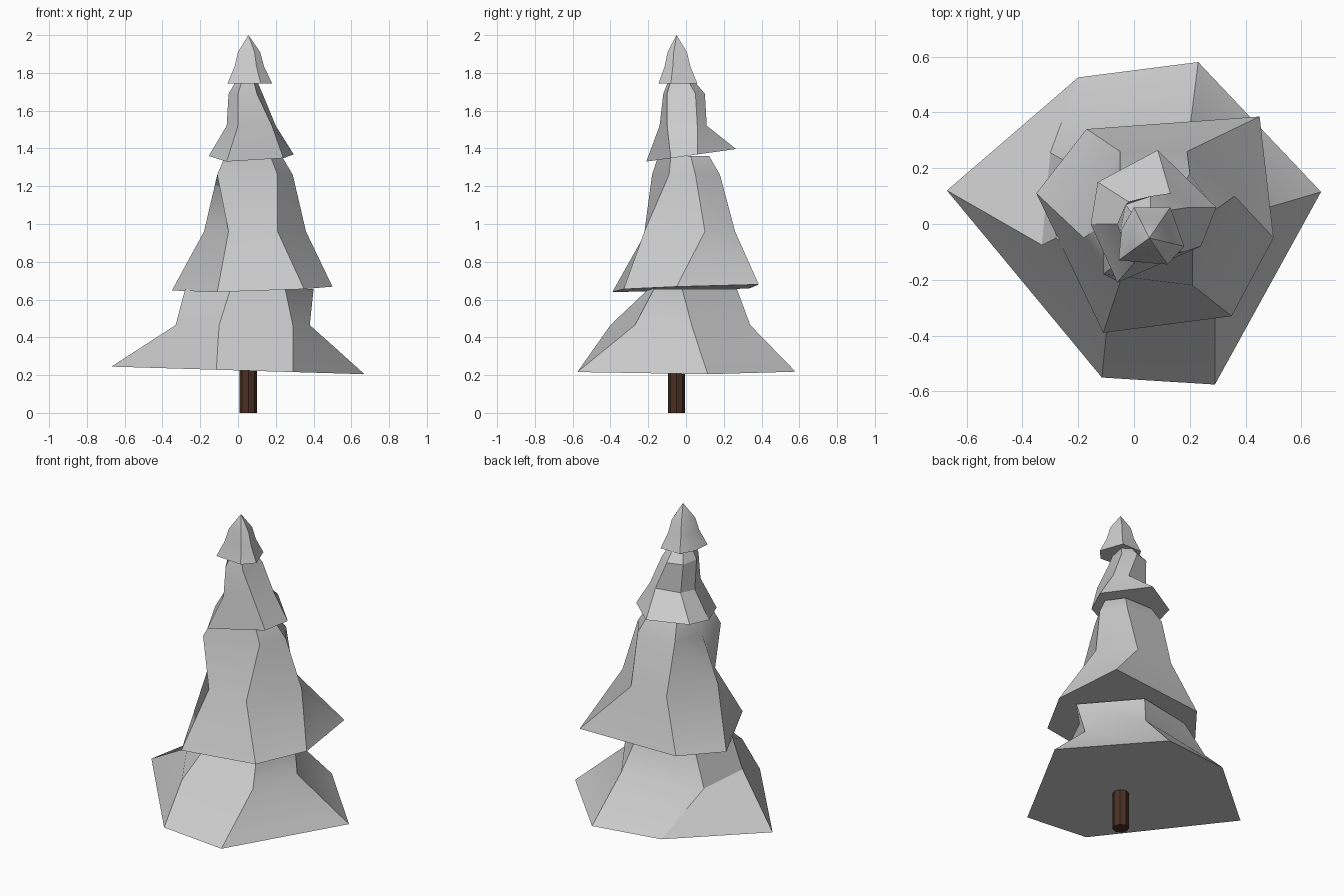
import bpy
import bmesh
from math import radians
from mathutils import Vector

cube = bpy.data.objects.get("Cube")
if cube:
    bpy.data.objects.remove(cube)

AXIS = Vector((0.055, -0.05, 0))


def make_material(name, colour):
    mat = bpy.data.materials.new(name)
    mat.use_nodes = True
    mat.diffuse_color = colour
    mat.node_tree.nodes["Principled BSDF"].inputs["Base Color"].default_value = colour
    return mat


def finish(obj, mat, angle=30):
    obj.data.materials.append(mat)
    bpy.ops.object.select_all(action='DESELECT')
    obj.select_set(True)
    bpy.context.view_layer.objects.active = obj
    bpy.ops.object.shade_smooth_by_angle(angle=radians(angle))


def ring(points, height, tilt=(0, 0)):
    """Outline of six corners at a height, optionally leaning in x and y."""
    return [Vector((x, y, height + tilt[0] * x + tilt[1] * y)) for x, y in points]


def shrink(outline, scale, rise):
    """Copy of an outline drawn in towards the trunk axis and lifted."""
    result = []
    for p in outline:
        q = AXIS + (p - AXIS) * scale
        q.z = p.z + rise
        result.append(q)
    return result


def make_tier(name, rings, mat, apex=None):
    """Skin the stacked outlines, close the underside, cap or point the top."""
    bm = bmesh.new()
    loops = [[bm.verts.new(p) for p in outline] for outline in rings]
    sides = len(loops[0])
    for low, high in zip(loops, loops[1:]):
        for i in range(sides):
            j = (i + 1) % sides
            bm.faces.new((low[i], low[j], high[j], high[i]))
    bm.faces.new(loops[0])
    if apex:
        tip = bm.verts.new(apex)
        for i in range(sides):
            bm.faces.new((loops[-1][i], loops[-1][(i + 1) % sides], tip))
    else:
        bm.faces.new(loops[-1])
    bmesh.ops.recalc_face_normals(bm, faces=bm.faces)
    mesh = bpy.data.meshes.new(name)
    bm.to_mesh(mesh)
    bm.free()
    obj = bpy.data.objects.new(name, mesh)
    bpy.context.collection.objects.link(obj)
    finish(obj, mat)


foliage = make_material("pale grey foliage", (0.6, 0.6, 0.6, 1))
bark = make_material("dark brown bark", (0.07, 0.03, 0.017, 1))

# Trunk
bpy.ops.mesh.primitive_cylinder_add(vertices=8, radius=0.046, depth=0.3,
                                    location=AXIS + Vector((0, 0, 0.15)))
bpy.context.object.name = "trunk"
finish(bpy.context.object, bark)

# Bottom tier: wide skirt, waist and shoulder
skirt = ring([(-.67, .12), (-.2, .525), (.23, .58), (.67, .115), (.29, -.575), (-.115, -.55)],
             .225, (-.03, 0))
waist = ring([(-.33, -.075), (-.3, .255), (.2, .34), (.38, .03), (.29, -.27), (-.1, -.4)], .465)
neck = ring([(-.28, -.05), (-.2, .2), (.15, .27), (.4, -.02), (.25, -.17), (-.04, -.2)], .655)
make_tier("bottom_tier", [skirt, waist, neck], foliage)

# Lower middle tier
skirt = ring([(-.35, .11), (-.17, .34), (.45, .385), (.5, -.05), (.35, -.33), (-.11, -.39)],
             .655, (.03, .03))
waist = ring([(-.18, -.05), (-.05, .26), (.19, .26), (.36, .1), (.21, -.22), (-.05, -.21)], .96)
neck = ring([(-.11, 0), (-.05, .18), (.2, .18), (.29, .05), (.21, -.09), (-.11, -.18)], 1.26)
make_tier("lower_middle_tier", [skirt, waist, neck, shrink(neck, .75, .1)], foliage)

# Upper middle tier
skirt = ring([(-.155, 0), (-.13, .15), (.085, .265), (.295, .06), (.24, -.08), (-.06, -.21)],
             1.36, (0, .14))
waist = ring([(-.06, 0), (-.02, .08), (.13, .11), (.2, .06), (.18, -.1), (0, -.14)], 1.52)
neck = ring([(-.05, -.03), (-.03, .07), (.06, .1), (.13, .05), (.1, -.1), (0, -.12)], 1.69)
make_tier("upper_middle_tier", [skirt, waist, neck, shrink(neck, .6, .07)], foliage)

# Top tier, drawn up to a point
skirt = ring([(-.045, -.02), (0, .06), (.13, .06), (.18, -.08), (.12, -.145), (-.055, -.13)], 1.745)
waist = shrink(skirt, .66, .09)
neck = shrink(skirt, .5, .165)
make_tier("top_tier", [skirt, waist, neck], foliage, AXIS + Vector((0, 0, 2)))
